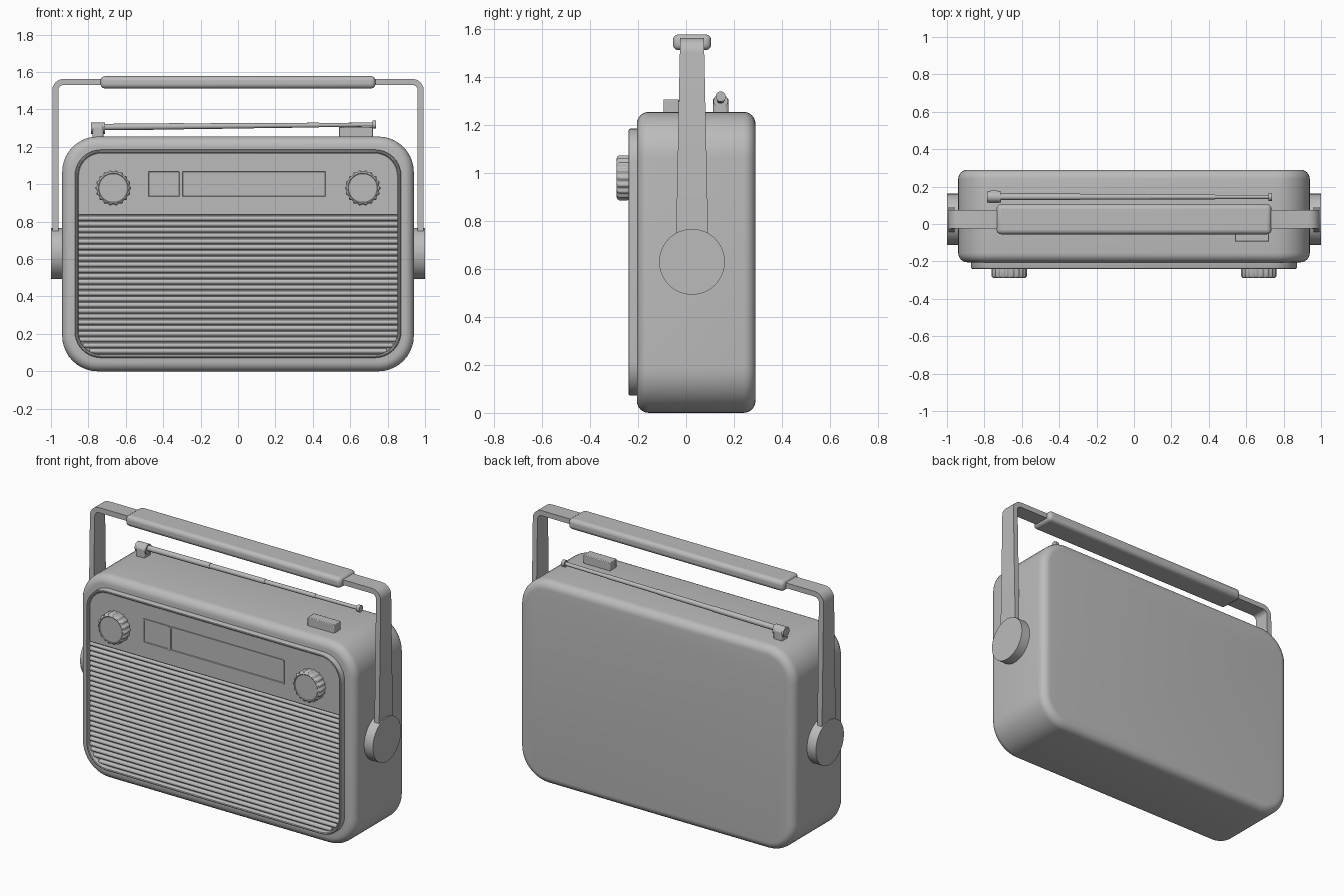
import bpy, bmesh
from math import sin, cos, pi, sqrt, radians
from mathutils import Vector

if "Cube" in bpy.data.objects:
    bpy.data.objects.remove(bpy.data.objects["Cube"], do_unlink=True)

GREY = bpy.data.materials.new("plain grey")
GREY.use_nodes = True
GREY.diffuse_color = (0.5, 0.5, 0.5, 1)
GREY.node_tree.nodes["Principled BSDF"].inputs["Base Color"].default_value = (0.5, 0.5, 0.5, 1)


def finish(obj, angle=35):
    obj.data.materials.clear()
    obj.data.materials.append(GREY)
    bpy.ops.object.select_all(action='DESELECT')
    obj.select_set(True)
    bpy.context.view_layer.objects.active = obj
    bpy.ops.object.shade_smooth_by_angle(angle=radians(angle))
    return obj


def loft(name, loops):
    """Skin a list of equal closed loops and cap both ends."""
    bm = bmesh.new()
    rings = [[bm.verts.new(p) for p in loop] for loop in loops]
    n = len(rings[0])
    for a, b in zip(rings, rings[1:]):
        for i in range(n):
            j = (i + 1) % n
            bm.faces.new((a[i], a[j], b[j], b[i]))
    bm.faces.new(rings[0])
    bm.faces.new(rings[-1])
    bmesh.ops.recalc_face_normals(bm, faces=bm.faces)
    mesh = bpy.data.meshes.new(name)
    bm.to_mesh(mesh)
    bm.free()
    obj = bpy.data.objects.new(name, mesh)
    bpy.context.collection.objects.link(obj)
    return finish(obj)


def rounded_loop(x0, x1, z0, z1, r_top, r_bottom, y, seg=10):
    pts = []
    corners = [(x1 - r_top, z1 - r_top, r_top), (x0 + r_top, z1 - r_top, r_top),
               (x0 + r_bottom, z0 + r_bottom, r_bottom), (x1 - r_bottom, z0 + r_bottom, r_bottom)]
    for k, (cx, cz, r) in enumerate(corners):
        for i in range(seg + 1):
            a = (k + i / seg) * pi / 2
            pts.append((cx + r * cos(a), y, cz + r * sin(a)))
    return pts


def rounded_loft(name, x0, x1, z0, z1, r_top, r_bottom, steps):
    """Rounded rectangle swept along y; each step is (inset, y)."""
    return loft(name, [rounded_loop(x0 + d, x1 - d, z0 + d, z1 - d,
                                    max(r_top - d, 0.002), max(r_bottom - d, 0.002), y)
                       for d, y in steps])


def box(name, x0, x1, y0, y1, z0, z1, bevel, seg=3):
    bpy.ops.mesh.primitive_cube_add(size=1, location=((x0 + x1) / 2, (y0 + y1) / 2, (z0 + z1) / 2))
    obj = bpy.context.object
    obj.name = name
    obj.scale = (x1 - x0, y1 - y0, z1 - z0)
    bpy.ops.object.transform_apply(location=False, rotation=False, scale=True)
    mod = obj.modifiers.new("rounding", 'BEVEL')
    mod.width, mod.segments = bevel, seg
    return finish(obj)


def rod(name, start, end, r0, r1=None, sides=24):
    a, b = Vector(start), Vector(end)
    bpy.ops.mesh.primitive_cone_add(vertices=sides, radius1=r0, radius2=r1 or r0,
                                    depth=(b - a).length, location=(a + b) / 2)
    obj = bpy.context.object
    obj.name = name
    obj.rotation_euler = (b - a).to_track_quat('Z', 'Y').to_euler()
    return finish(obj)


# Case with rolled front and back edges
E = 0.05
arc = [i * pi / 12 for i in range(7)]
case_steps = [(E - E * sin(a), -0.205 + E - E * cos(a)) for a in arc]
case_steps += [(E - E * cos(a), 0.29 - E + E * sin(a)) for a in arc]
rounded_loft("case", -0.94, 0.94, 0, 1.255, 0.19, 0.19, case_steps)

# Front bezel with a raised rim, and the dial plate inside it
rounded_loft("front_bezel", -0.872, 0.872, 0.072, 1.185, 0.14, 0.14,
             [(0, -0.19), (0, -0.232), (0.003, -0.238), (0.008, -0.24),
              (0.014, -0.238), (0.018, -0.232), (0.018, -0.212)])
rounded_loft("dial_plate", -0.855, 0.855, 0.835, 1.168, 0.123, 0.002,
             [(0, -0.205), (0, -0.226), (0.003, -0.229)])

# Speaker ribs, shortened where they meet the rounded lower corners
RIBS, LOW, HIGH, CORNER = 24, 0.092, 0.833, 0.12
pitch = (HIGH - LOW) / RIBS
for i in range(RIBS):
    z = LOW + (i + 0.5) * pitch
    drop = max(0, LOW + CORNER - z)
    half = 0.855 - CORNER + sqrt(CORNER ** 2 - drop ** 2)
    section = [k * pi / 8 for k in range(9)]
    loft(f"speaker_rib_{i + 1}",
         [[(x, -0.211 - 0.016 * sin(a), z + pitch * 0.44 * cos(a)) for a in section]
          for x in (-half, half)])

# Tuning display: two framed windows side by side
for name, x0, x1 in (("band_window", -0.487, -0.305), ("tuning_window", -0.305, 0.477)):
    rounded_loft(name, x0, x1, 0.925, 1.077, 0.006, 0.006,
                 [(0, -0.222), (0, -0.235), (0.009, -0.235), (0.011, -0.23)])

# Fluted knobs
for side, x in (("right", -0.667), ("left", 0.667)):
    loops = []
    for y, r, flute in ((-0.225, 0.09, 0.003), (-0.245, 0.091, 0.004), (-0.279, 0.091, 0.004),
                        (-0.287, 0.086, 0.003), (-0.29, 0.08, 0), (-0.287, 0.076, 0)):
        loops.append([(x + (r + flute * cos(18 * t)) * cos(t), y,
                       0.98 + (r + flute * cos(18 * t)) * sin(t))
                      for t in (k * pi / 72 for k in range(144))])
    loft(f"{side}_knob", loops)

# Carrying handle: flat strap bent over the case, wider towards the pivots
R, X, TOP = 0.045, 0.977, 1.547
side_path = [(X, 0.68, 0)] + [(X - R + R * cos(a), TOP - R + R * sin(a), a)
                              for a in (k * pi / 12 for k in range(7))]
path = side_path + [(-x, z, pi - a) for x, z, a in reversed(side_path)]
strap = []
for x, z, a in path:
    w = 0.05 + 0.018 * (TOP - z) / (TOP - 0.68)
    strap.append([(x + t * cos(a), 0.025 + y, z + t * sin(a))
                  for t, y in ((-0.016, -w), (0.016, -w), (0.016, w), (-0.016, w))])
loft("handle_strap", strap)
box("handle_grip", -0.735, 0.735, -0.055, 0.105, 1.512, 1.578, 0.024, 4)

# Handle pivots
for side, s in (("right", -1), ("left", 1)):
    rod(f"{side}_pivot", (s * 0.92, 0.025, 0.63), (s, 0.025, 0.63), 0.137, sides=64)

# Power button on top
box("top_button", 0.54, 0.722, -0.094, -0.03, 1.24, 1.307, 0.004, 2)

# Folded telescopic aerial with its hinge and tip
box("aerial_post", -0.778, -0.718, 0.112, 0.178, 1.24, 1.315, 0.012)
rod("aerial_hinge", (-0.787, 0.145, 1.3), (-0.712, 0.145, 1.3), 0.03)
start, end = Vector((-0.72, 0.145, 1.306)), Vector((0.72, 0.145, 1.319))
cuts = [0, 0.3, 0.56, 0.8, 1]
for i in range(4):
    rod(f"aerial_section_{i + 1}", start.lerp(end, cuts[i]), start.lerp(end, cuts[i + 1]),
        0.017 - 0.002 * i)
rod("aerial_tip", (0.718, 0.145, 1.319), (0.738, 0.145, 1.319), 0.021)
